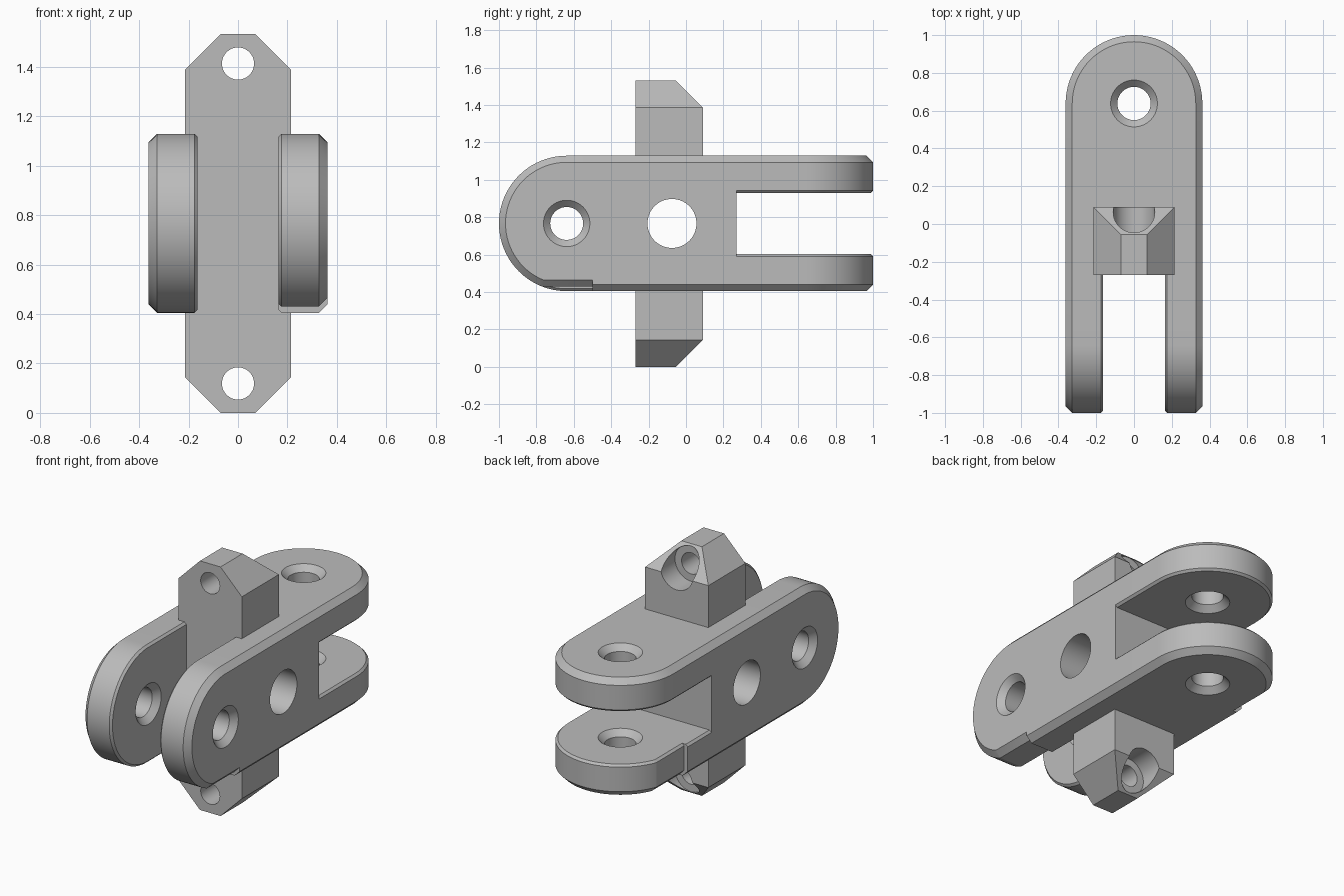
import bpy, bmesh
from math import cos, sin, pi

if "Cube" in bpy.data.objects:
    bpy.data.objects.remove(bpy.data.objects["Cube"])

MID = 0.767       # height of the body's centre
R = 0.362         # half width of the square body and radius of its ends
SLOT = 0.163      # half width of both slots
CORE = 0.27       # half length of the solid middle
PIN = 0.638       # distance of the pin holes from the centre
BEV, FINE = 0.035, 0.013


def loft(name, rings):
    """Closed solid through rings that have the same number of points."""
    bm = bmesh.new()
    loops = [[bm.verts.new(p) for p in ring] for ring in rings]
    for a, b in zip(loops, loops[1:]):
        for i in range(len(a)):
            j = (i + 1) % len(a)
            bm.faces.new((a[i], a[j], b[j], b[i]))
    bm.faces.new(loops[0])
    bm.faces.new(loops[-1])
    bmesh.ops.recalc_face_normals(bm, faces=bm.faces)
    mesh = bpy.data.meshes.new(name)
    bm.to_mesh(mesh)
    bm.free()
    obj = bpy.data.objects.new(name, mesh)
    bpy.context.scene.collection.objects.link(obj)
    return obj


def combine(target, tool, operation):
    """Apply one boolean and drop the tool."""
    tool.hide_render = True
    mod = target.modifiers.new(operation, 'BOOLEAN')
    mod.operation, mod.solver, mod.object = operation, 'EXACT', tool
    bpy.context.view_layer.objects.active = target
    bpy.ops.object.modifier_apply(modifier=mod.name)
    bpy.data.objects.remove(tool)


# Placement: u runs along the body, v across it, t along the pin axis
def front(u, v, t):
    return (t, -u, v + MID)


def back(u, v, t):
    return (v, u, t + MID)


def along_y(u, v, t):
    return (u, t, v)


def bore(name, place, u, v, profile, count=64):
    """Round solid from (t, radius) pairs."""
    angles = [2 * pi * i / count for i in range(count)]
    return loft(name, [[place(u + r * cos(a), v + r * sin(a), t) for a in angles]
                       for t, r in profile])


def rounded_outline(inset, steps=40):
    r = R - inset
    arc = [(PIN + r * sin(pi * i / steps), -r * cos(pi * i / steps)) for i in range(steps + 1)]
    return [(CORE - 0.02, -r)] + arc + [(CORE - 0.02, r)]


# Solid middle with chamfered long edges
c = R - BEV
octagon = [(R, -c), (R, c), (c, R), (-c, R), (-R, c), (-R, -c), (-c, -R), (c, -R)]
body = loft("link_body", [[(x, y, z + MID) for x, z in octagon] for y in (-CORE, CORE)])

# Four rounded prongs, upright at the front and level at the back
layers = [(SLOT, FINE), (SLOT + FINE, 0), (c, 0), (R, BEV)]
for place in (front, back):
    for side in (-1, 1):
        prong = loft("prong", [[place(u, v, side * t) for u, v in rounded_outline(inset)]
                               for t, inset in layers])
        combine(body, prong, 'UNION')

# Upright crossbar with sloped ends
bar = []
for z, cut in ((0, 0.145), (0.145, 0), (1.387, 0), (1.532, 0.145)):
    x, y = 0.215 - cut, 0.09 - cut
    bar.append([(-x, -CORE, z), (x, -CORE, z), (x, y, z), (-x, y, z)])
combine(body, loft("crossbar", bar), 'UNION')

# Countersunk pin holes
r_pin, r_sink = 0.088, 0.124
pin = [(SLOT - 0.05, r_sink + 0.05), (SLOT, r_sink), (SLOT + 0.036, r_pin),
       (R - 0.036, r_pin), (R, r_sink), (R + 0.05, r_sink + 0.05)]
for place in (front, back):
    for side in (-1, 1):
        hole = bore("pin_hole", place, PIN, 0, [(side * t, r) for t, r in pin])
        combine(body, hole, 'DIFFERENCE')

# Large cross hole through the middle
combine(body, bore("cross_hole", front, 0.075, 0, [(-0.5, 0.131), (0.5, 0.131)]), 'DIFFERENCE')

# Screw holes in the crossbar, counterbored from behind
for z in (0.119, 1.413):
    steps = [(-0.4, 0.065), (-0.05, 0.065), (-0.05, 0.11), (0.2, 0.11)]
    combine(body, bore("screw_hole", along_y, 0, z, steps), 'DIFFERENCE')

# Shallow flats on one front prong and one back prong
low = -R + 0.025
flat = [(0.15, -0.45), (0.15, low + 0.026), (SLOT + FINE, low), (c, low),
        (R, low + BEV), (0.40, low + 0.073), (0.40, -0.45)]
combine(body, loft("front_flat", [[(a, -u, b + MID) for a, b in flat] for u in (0.5, 1.1)]),
        'DIFFERENCE')
combine(body, loft("back_flat", [[(b, u, MID - a) for a, b in flat] for u in (0.5, 1.1)]),
        'DIFFERENCE')

# Colour and shading
grey = bpy.data.materials.new("plain grey")
grey.use_nodes = True
colour = (0.5, 0.5, 0.5, 1)
grey.diffuse_color = colour
grey.node_tree.nodes["Principled BSDF"].inputs["Base Color"].default_value = colour
body.data.materials.clear()
body.data.materials.append(grey)
for face in body.data.polygons:
    face.material_index = 0
bpy.ops.object.select_all(action='DESELECT')
body.select_set(True)
bpy.context.view_layer.objects.active = body
bpy.ops.object.shade_smooth_by_angle(angle=pi / 9)
